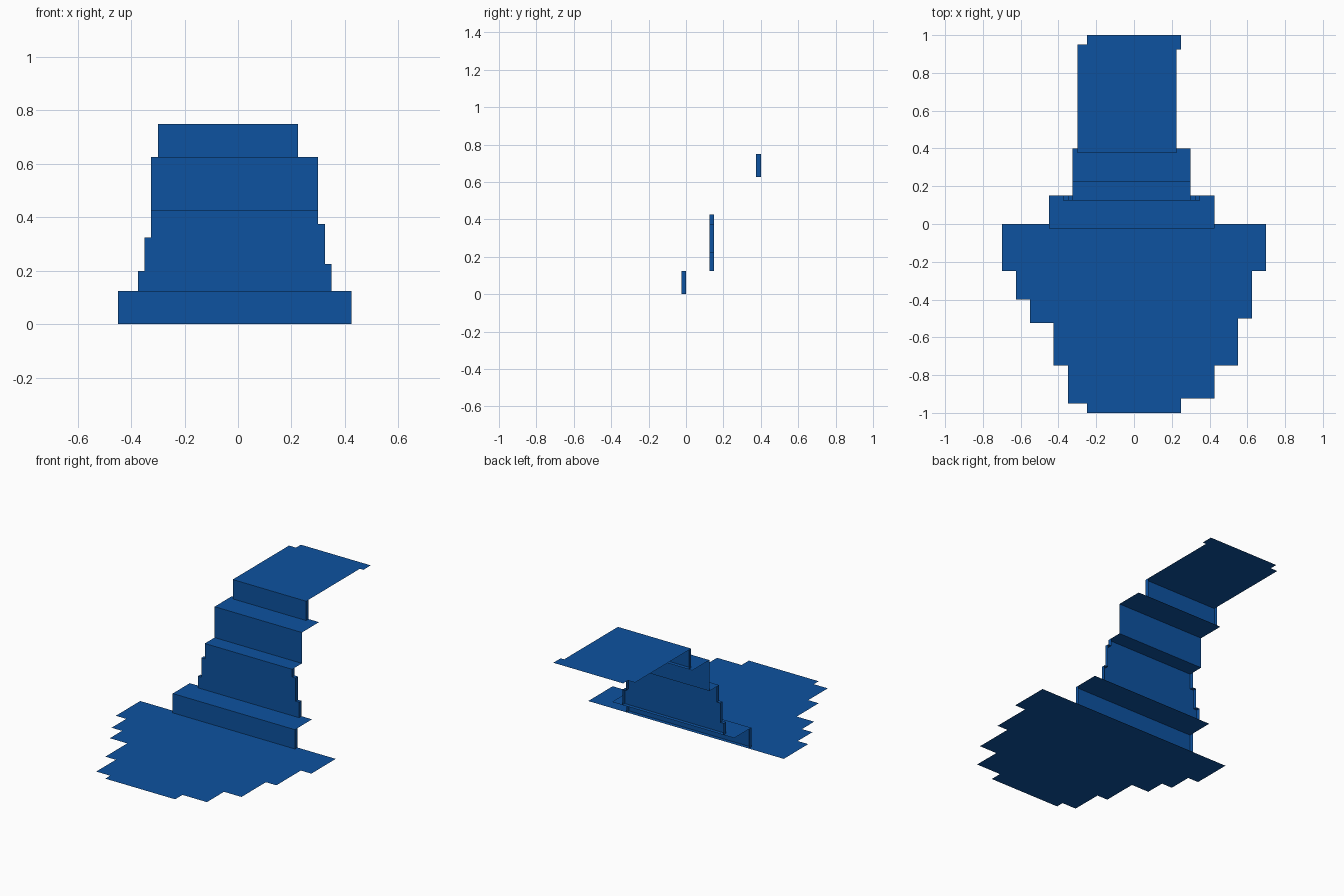
import bpy, bmesh

if "Cube" in bpy.data.objects:
    bpy.data.objects.remove(bpy.data.objects["Cube"])

water = bpy.data.materials.new("water blue")
water.diffuse_color = (0.004, 0.085, 0.35, 1)
water.use_nodes = True
water.node_tree.nodes["Principled BSDF"].inputs["Base Color"].default_value = water.diffuse_color


def make(name, build):
    bm = bmesh.new()
    build(bm)
    mesh = bpy.data.meshes.new(name)
    bm.to_mesh(mesh)
    bm.free()
    mesh.materials.append(water)
    bpy.context.collection.objects.link(bpy.data.objects.new(name, mesh))


def stepped(right, left):
    """Blocky outline (counter-clockwise) from (x, low, high) bands, listed low to high."""
    pts = []
    for x, lo, hi in right:
        pts += [(x, lo), (x, hi)]
    for x, lo, hi in reversed(left):
        pts += [(x, hi), (x, lo)]
    return pts


def sheet(name, z, pts):
    """Level, paper-thin water surface facing up."""
    make(name, lambda bm: bm.faces.new([bm.verts.new((x, y, z)) for x, y in pts]))


def fall(name, y, pts, depth=0.025):
    """Vertical fall: front face plus returned side edges, open at the back."""
    def build(bm):
        front = [bm.verts.new((x, y, z)) for x, z in pts]
        bm.faces.new(front)
        if not depth:
            return
        back = [bm.verts.new((x, y + depth, z)) for x, z in pts]
        zs = [z for _, z in pts]
        n = len(pts)
        for i in range(n):
            j = (i + 1) % n
            # skip the open top and bottom edges
            if pts[i][1] == pts[j][1] and pts[i][1] in (min(zs), max(zs)):
                continue
            bm.faces.new((front[j], front[i], back[i], back[j]))
    make(name, build)


def rect(x0, x1, a, b):
    return [(x0, a), (x1, a), (x1, b), (x0, b)]


# Pool at the bottom
sheet("pool", 0, stepped(
    [(0.25, -1, -0.925), (0.425, -0.925, -0.75), (0.55, -0.75, -0.5),
     (0.625, -0.5, -0.25), (0.7, -0.25, 0)],
    [(-0.25, -1, -0.95), (-0.35, -0.95, -0.75), (-0.425, -0.75, -0.525),
     (-0.55, -0.525, -0.4), (-0.625, -0.4, -0.25), (-0.7, -0.25, 0)]))

# Level ledges
sheet("lower_ledge", 0.125, rect(-0.45, 0.425, -0.025, 0.15))
sheet("middle_ledge", 0.425, rect(-0.325, 0.3, 0.125, 0.225))
sheet("upper_ledge", 0.625, rect(-0.325, 0.3, 0.225, 0.4))

# Stream at the top
sheet("top_stream", 0.75, stepped(
    [(0.225, 0.375, 0.925), (0.25, 0.925, 1)],
    [(-0.3, 0.375, 0.95), (-0.25, 0.95, 1)]))

# Falls between the levels
fall("lower_fall", -0.025, rect(-0.45, 0.425, 0, 0.125))
fall("middle_fall", 0.125, stepped(
    [(0.35, 0.125, 0.225), (0.325, 0.225, 0.375), (0.3, 0.375, 0.425)],
    [(-0.375, 0.125, 0.2), (-0.35, 0.2, 0.325), (-0.325, 0.325, 0.425)]))
fall("upper_fall", 0.225, rect(-0.325, 0.3, 0.425, 0.625), depth=0)
fall("top_fall", 0.375, rect(-0.3, 0.225, 0.625, 0.75))
